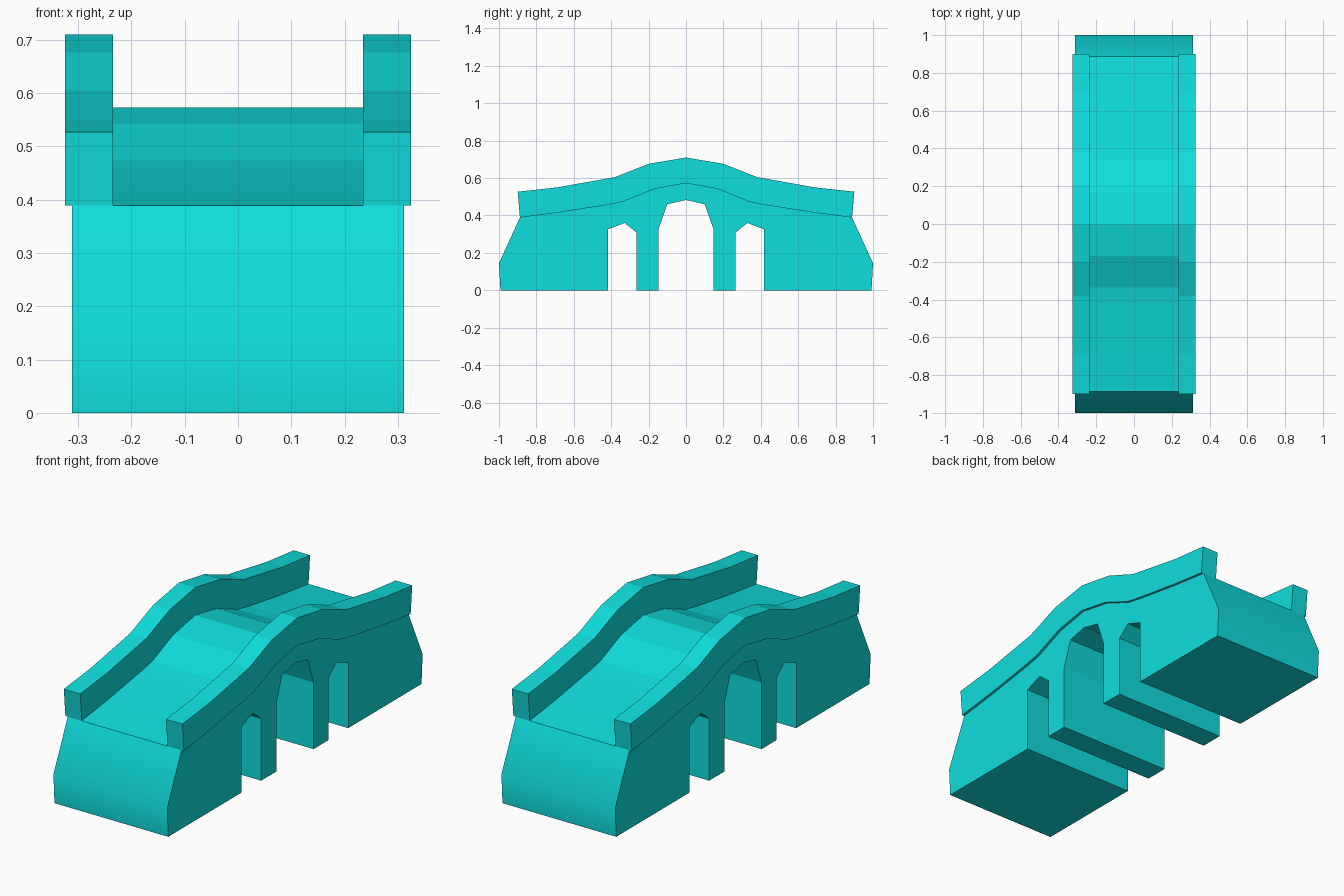
import bpy, bmesh

if "Cube" in bpy.data.objects:
    bpy.data.objects.remove(bpy.data.objects["Cube"])

stone = bpy.data.materials.new("teal_stone")
stone.diffuse_color = (0.005, 0.73, 0.73, 1)
stone.use_nodes = True
stone.node_tree.nodes["Principled BSDF"].inputs["Base Color"].default_value = stone.diffuse_color

# half profiles in (y, z), from the middle outward
DECK = [(0, .573), (.17, .542), (.335, .474), (.42, .457), (.68, .416), (.888, .389)]
RAIL_TOP = [(0, .71), (.2, .676), (.38, .605), (.69, .55), (.9, .527)]
END = [(1, .145), (.992, 0)]
SIDE_ARCH = [(.418, 0), (.418, .326), (.328, .36), (.264, .308), (.264, 0)]
MAIN_ARCH = [(.146, 0), (.146, .33), (.1, .46), (0, .483)]


def mirrored(half):
    """Close a half outline that starts and ends on y = 0."""
    return half + [(-y, z) for y, z in reversed(half) if y > 0]


def extrude_profile(name, profile, x0, x1, smooth_ends=False):
    bm = bmesh.new()
    face = bm.faces.new([bm.verts.new((x0, y, z)) for y, z in profile])
    geom = bmesh.ops.extrude_face_region(bm, geom=[face], use_keep_orig=True)["geom"]
    for v in geom:
        if isinstance(v, bmesh.types.BMVert):
            v.co.x = x1
    bmesh.ops.recalc_face_normals(bm, faces=bm.faces[:])
    if smooth_ends:
        for f in bm.faces:
            if abs(f.calc_center_median().y) > .9 and abs(f.normal.y) > .8:
                f.smooth = True
        for e in bm.edges:
            e.smooth = len(e.link_faces) == 2 and all(f.smooth for f in e.link_faces)
    mesh = bpy.data.meshes.new(name)
    bm.to_mesh(mesh)
    bm.free()
    mesh.materials.append(stone)
    obj = bpy.data.objects.new(name, mesh)
    bpy.context.collection.objects.link(obj)
    return obj


# bridge body with deck, sloped ends and three arches
extrude_profile("bridge_body", mirrored(DECK + END + SIDE_ARCH + MAIN_ARCH),
                -.312, .312, smooth_ends=True)

# parapet walls following the deck
rail = mirrored(RAIL_TOP + DECK[::-1])
extrude_profile("right_parapet", rail, .235, .325)
extrude_profile("left_parapet", rail, -.325, -.235)
